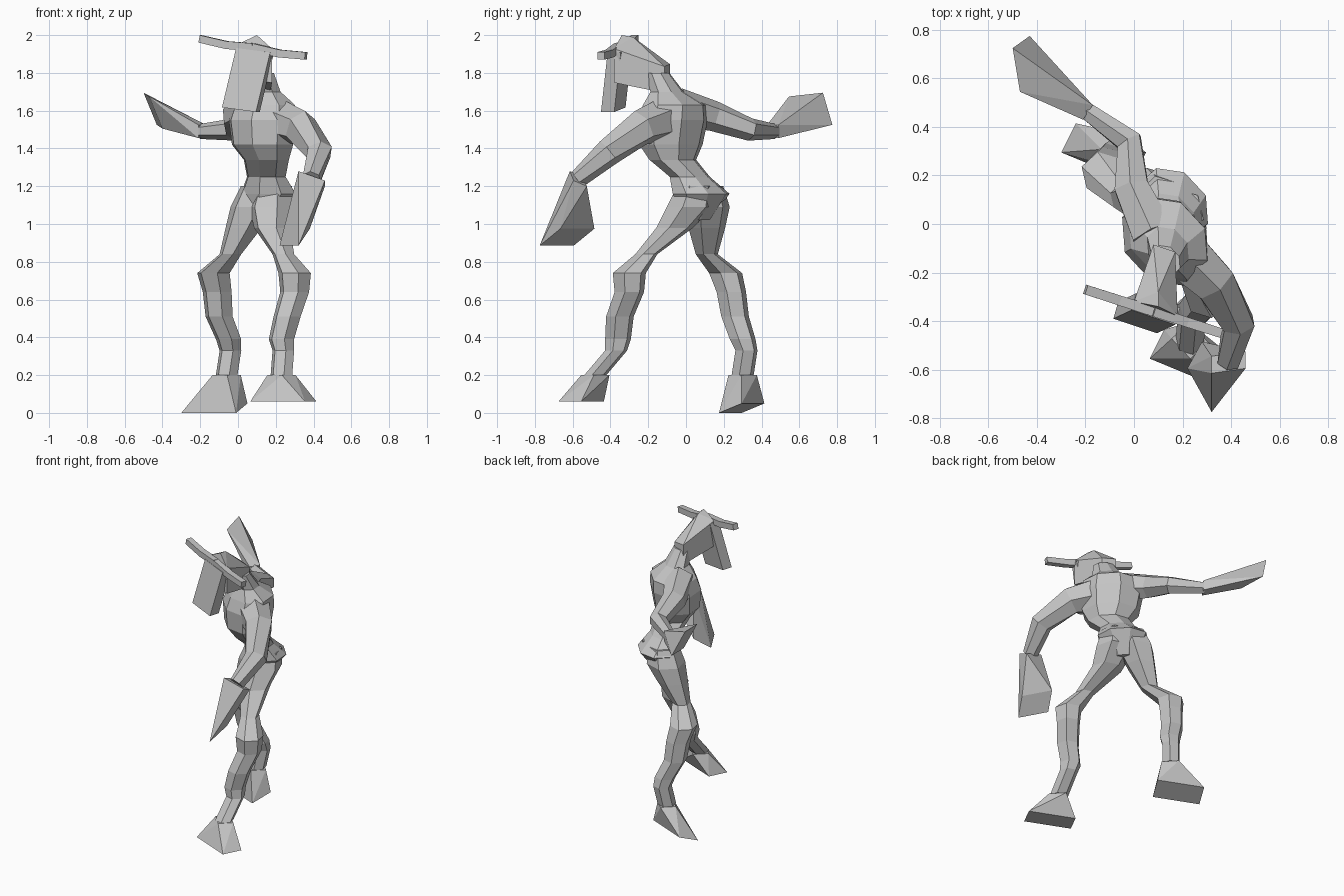
import bpy, bmesh, math
from mathutils import Vector

cube = bpy.data.objects.get("Cube")
if cube:
    bpy.data.objects.remove(cube, do_unlink=True)

# One plain colour for the whole figure
GREY = (.55, .55, .55, 1)
material = bpy.data.materials.new("plain grey")
material.use_nodes = True
material.diffuse_color = GREY
material.node_tree.nodes["Principled BSDF"].inputs["Base Color"].default_value = GREY

# Body directions: the figure is turned towards its right
SIDE = Vector((.68, -.73, 0))
FRONT = Vector((-.73, -.68, 0))
UP = Vector((0, 0, 1))


def finish(bm, name):
    """Turn the mesh into a flat shaded object."""
    bmesh.ops.recalc_face_normals(bm, faces=bm.faces)
    mesh = bpy.data.meshes.new(name)
    bm.to_mesh(mesh)
    bm.free()
    mesh.materials.append(material)
    part = bpy.data.objects.new(name, mesh)
    bpy.context.collection.objects.link(part)


def ring(centre, across, deep, sides):
    """Loop of points around a centre."""
    angles = [math.tau * (i + .5) / sides for i in range(sides)]
    return [Vector(centre) + across * math.cos(t) + deep * math.sin(t) for t in angles]


def corners(centre, across, deep):
    """Four corners of a slanted rectangle."""
    return [Vector(centre) + Vector(across) * u + Vector(deep) * v
            for u in (-1, 1) for v in (-1, 1)]


def skin(rings, name):
    """Bridge the loops into a closed body."""
    bm = bmesh.new()
    loops = [[bm.verts.new(point) for point in loop] for loop in rings]
    for lower, upper in zip(loops, loops[1:]):
        for i in range(len(lower)):
            bm.faces.new((lower[i - 1], lower[i], upper[i], upper[i - 1]))
    bm.faces.new(loops[0])
    bm.faces.new(loops[-1])
    finish(bm, name)


def stack(centres, widths, name, sides, depth):
    """Body made of level sections."""
    skin([ring(centre, SIDE * width, FRONT * width * depth, sides)
          for centre, width in zip(centres, widths)], name)


def tube(path, start, end, name, sides):
    """Tapering limb with sections square to its path."""
    points = [Vector(point) for point in path]
    last = len(points) - 1
    rings = []
    for i, point in enumerate(points):
        along = (points[min(i + 1, last)] - points[max(i - 1, 0)]).normalized()
        across = along.cross(UP).normalized()
        radius = start + (end - start) * i / last
        rings.append(ring(point, across * radius, across.cross(along) * radius, sides))
    skin(rings, name)


def hull(points, name):
    """Faceted block wrapped around a few points."""
    bm = bmesh.new()
    for point in points:
        bm.verts.new(point)
    bmesh.ops.convex_hull(bm, input=bm.verts)
    inside = [vert for vert in bm.verts if not vert.link_faces]
    bmesh.ops.delete(bm, geom=inside, context='VERTS')
    finish(bm, name)


# Hips, waist, chest and neck
stack([(.13, .06, 1.02), (.16, .08, 1.16), (.15, .02, 1.25),
       (.15, -.07, 1.34), (.13, -.08, 1.42), (.13, -.07, 1.55), (.14, -.06, 1.63),
       (.14, -.1, 1.7), (.13, -.15, 1.8)],
      (.08, .17, .12, .14, .19, .21, .19, .1, .07), "torso", 8, .8)

# Legs share their levels and thickness, each with its own bend
LEVELS = (1.2, 1.09, .98, .84, .74, .64, .51, .39, .33, .2)
THICKNESS = (.1, .125, .1, .06, .09, .08, .075, .07, .06, .06)
left_bend = ((.19, .05), (.18, .02), (.18, -.06), (.24, -.21), (.3, -.3),
             (.3, -.3), (.26, -.35), (.23, -.36), (.24, -.37), (.23, -.48))
right_bend = ((.11, .1), (.08, .11), (.03, .11), (-.04, .11), (-.13, .21),
              (-.11, .24), (-.1, .26), (-.05, .3), (-.04, .32), (-.06, .3))
# Each leg ends in a flared foot with a slightly tilted sole
for side, bend, sole, tilt in (("left", left_bend, (.24, -.555, .06), 0),
                               ("right", right_bend, (-.125, .295, .025), .025)):
    centres = [(x, y, z) for (x, y), z in zip(bend, LEVELS)]
    stack(centres, THICKNESS, side + "_leg", 6, 1)
    ankle = ring(centres[-1], SIDE * .08, FRONT * .07, 4)
    hull(ankle + corners(sole, (.145, -.06, 0), (.03, .06, tilt)), side + "_foot")

# Arms: one hangs forward, one reaches back
tube([(.18, -.1, 1.56), (.33, -.24, 1.51), (.43, -.41, 1.38), (.39, -.57, 1.24)],
     .12, .05, "left_arm", 6)
tube([(.08, -.04, 1.62), (-.01, .15, 1.57), (-.02, .34, 1.5), (-.2, .47, 1.49)],
     .1, .04, "right_arm", 6)

# Flared hands, from wrist to blunt end
hull(corners((.39, -.57, 1.24), (.07, .01, -.025), (0, .035, -.015))
     + corners((.3, -.63, .93), (-.05, .09, 0), (.03, .055, .045)), "left_hand")
hull(corners((-.19, .46, 1.49), (.02, .03, 0), (0, 0, .035))
     + corners((-.45, .66, 1.6), (-.015, .09, .01), (-.035, -.025, .085)), "right_hand")

# Wedge head, narrow at the back, with a raised crown
BROW = Vector((.09, -.03, -.012))
hull(corners((.09, -.35, 1.85), BROW, UP * .09)
     + corners((.125, -.1, 1.77), BROW / 2, UP * .07)
     + [Vector((.1, -.34, 2)), Vector((.1, -.28, 1.99))], "head")

# Long face plate hanging from the brow
PLATE_DEPTH = (.01, .035, 0)
hull(corners((.015, -.385, 1.605), BROW, PLATE_DEPTH)
     + corners((.09, -.35, 1.92), BROW, PLATE_DEPTH), "face_plate")

# Horns sweep out to both sides of the brow
middle, sweep = Vector((.08, -.36, 1.935)), Vector((.28, -.09, -.045))
for side, sign in (("left", 1), ("right", -1)):
    bend = middle + sweep * sign / 2 - UP * .01
    tube([middle, bend, middle + sweep * sign], .03, .028, side + "_horn", 4)
